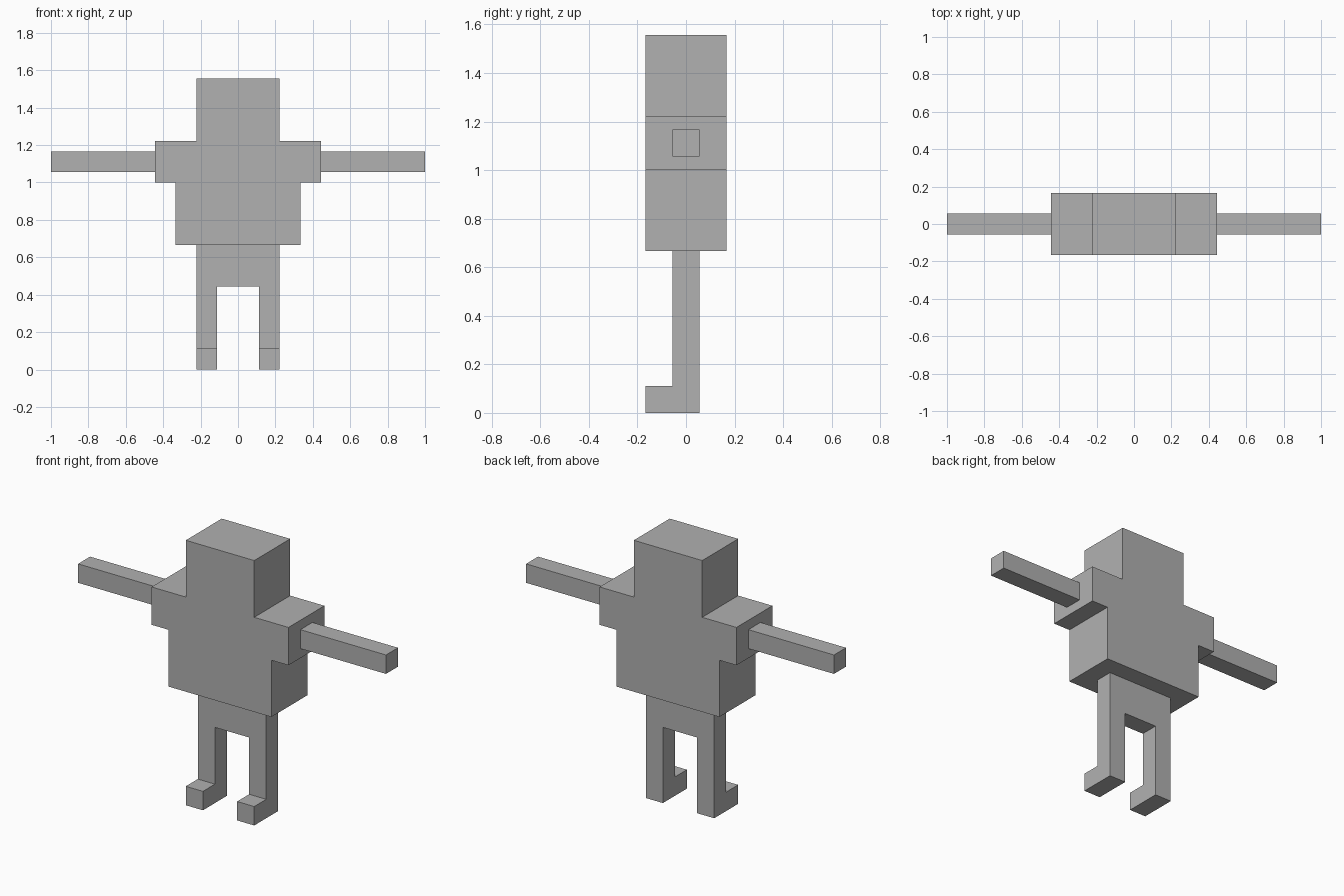
import bpy
import bmesh

if "Cube" in bpy.data.objects:
    bpy.data.objects.remove(bpy.data.objects["Cube"])

U = 1 / 9  # one block unit

grey = bpy.data.materials.new("plain_grey")
grey.diffuse_color = (0.44, 0.44, 0.44, 1)
grey.use_nodes = True
grey.node_tree.nodes["Principled BSDF"].inputs["Base Color"].default_value = grey.diffuse_color


def prism(name, points, plane, lo, hi):
    """Extrude a flat outline (in block units) from lo to hi across its plane."""
    def place(a, b, d):
        return (a * U, d * U, b * U) if plane == "xz" else (d * U, a * U, b * U)
    bm = bmesh.new()
    face = bm.faces.new([bm.verts.new(place(a, b, lo)) for a, b in points])
    out = bmesh.ops.extrude_face_region(bm, geom=[face])
    shift = [p - q for p, q in zip(place(0, 0, hi), place(0, 0, lo))]
    verts = [g for g in out["geom"] if isinstance(g, bmesh.types.BMVert)]
    bmesh.ops.translate(bm, verts=verts, vec=shift)
    bmesh.ops.recalc_face_normals(bm, faces=bm.faces)
    mesh = bpy.data.meshes.new(name)
    bm.to_mesh(mesh)
    bm.free()
    mesh.materials.append(grey)
    obj = bpy.data.objects.new(name, mesh)
    bpy.context.collection.objects.link(obj)
    return obj


def symmetric(half):
    """Complete a right-hand outline with its mirror image."""
    return half + [(-a, b) for a, b in reversed(half)]


# Head, shoulders and torso share one stepped outline
prism("body", symmetric([(3, 6), (3, 9), (4, 9), (4, 11), (2, 11), (2, 14)]),
      "xz", -1.5, 1.5)

# Hips and legs as one arch
prism("hips_and_legs", symmetric([(1, 4), (1, 0), (2, 0), (2, 6)]),
      "xz", -0.5, 0.5)

# Arms and forward-pointing feet on each side
for side, s in (("right", 1), ("left", -1)):
    prism(side + "_arm", [(-0.5, 9.5), (0.5, 9.5), (0.5, 10.5), (-0.5, 10.5)],
          "yz", 4 * s, 9 * s)
    prism(side + "_foot", [(-1.5, 0), (-0.5, 0), (-0.5, 1), (-1.5, 1)],
          "yz", 1 * s, 2 * s)
